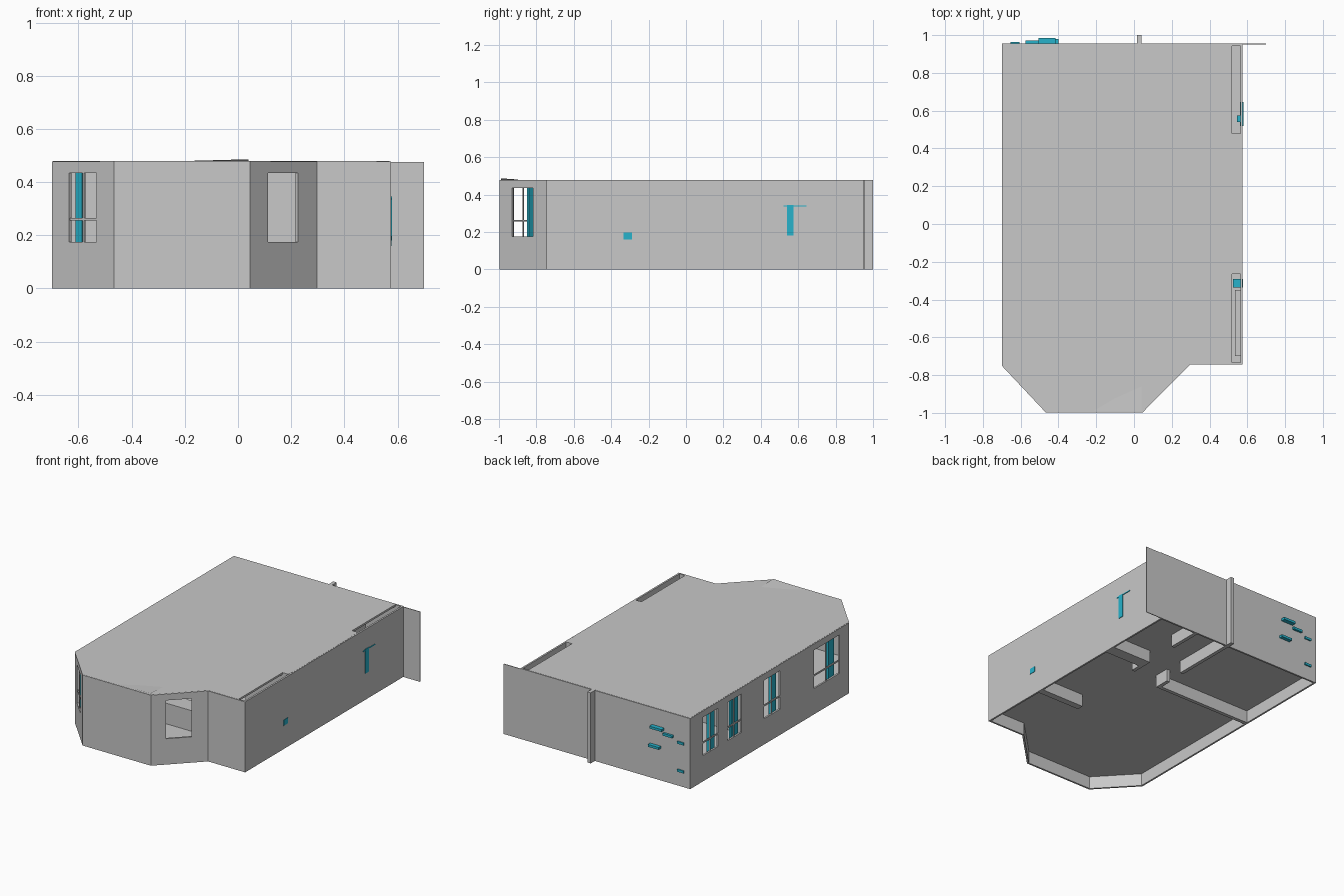
import bpy, bmesh
from math import atan2
from mathutils import Vector

cube = bpy.data.objects.get("Cube")
if cube:
    bpy.data.objects.remove(cube, do_unlink=True)


def material(name, rgb):
    m = bpy.data.materials.new(name)
    m.use_nodes = True
    m.diffuse_color = (*rgb, 1)
    m.node_tree.nodes["Principled BSDF"].inputs["Base Color"].default_value = (*rgb, 1)
    return m


GREY = material("plaster grey", (0.58, 0.58, 0.58))
TEAL = material("teal", (0.02, 0.45, 0.6))


def make(name, bm, mat):
    bmesh.ops.recalc_face_normals(bm, faces=bm.faces)
    me = bpy.data.meshes.new(name)
    bm.to_mesh(me)
    bm.free()
    ob = bpy.data.objects.new(name, me)
    bpy.context.collection.objects.link(ob)
    me.materials.append(mat)
    return ob


def prism(name, outline, z0, z1, mat=GREY):
    """Extrude a flat outline upwards."""
    bm = bmesh.new()
    face = bm.faces.new([bm.verts.new((x, y, z0)) for x, y in outline])
    top = bmesh.ops.extrude_face_region(bm, geom=[face])["geom"]
    verts = [v for v in top if isinstance(v, bmesh.types.BMVert)]
    bmesh.ops.translate(bm, verts=verts, vec=(0, 0, z1 - z0))
    return make(name, bm, mat)


def box(name, x, y, z, mat=GREY):
    return prism(name, [(x[0], y[0]), (x[1], y[0]), (x[1], y[1]), (x[0], y[1])], *z, mat)


def slab(name, p, q, a, b, depth, z, mat=GREY):
    """Box along the line p-q from distance a to b, with depth range across it."""
    p, q = Vector(p), Vector(q)
    d = (q - p).normalized()
    n = Vector((-d.y, d.x))
    pts = [p + d * s + n * t for s, t in
           ((a, depth[0]), (b, depth[0]), (b, depth[1]), (a, depth[1]))]
    return prism(name, pts, *z, mat)


# Outer walls: one ribbon round the plan, thickened inwards
TOP, SILL, HEAD, FLOOR = 0.478, 0.175, 0.435, 0.1
bay = [(-0.70, -0.75), (-0.467, -0.998), (0.045, -0.998), (0.297, -0.745)]
plan = [(-0.70, 0.955)] + bay + [(0.575, -0.745), (0.575, 0.955)]
bm = bmesh.new()
low = [bm.verts.new((x, y, 0)) for x, y in plan]
high = [bm.verts.new((x, y, TOP)) for x, y in plan]
for i in range(len(plan)):
    j = (i + 1) % len(plan)
    bm.faces.new((low[i], low[j], high[j], high[i]))
walls = make("outer_walls", bm, GREY)
thick = walls.modifiers.new("thickness", "SOLIDIFY")
thick.thickness = 0.012
thick.offset = -1
thick.use_even_offset = True

# Windows: wall line, start and end along it, curtain start and end
side = ((-0.70, 0.955), (-0.70, -0.75))
left_bay, right_bay = (bay[0], bay[1]), (bay[2], bay[3])
windows = [
    (*side, 0.14, 0.30, 0.22, 0.28),
    (*side, 0.40, 0.55, 0.46, 0.53),
    (*side, 0.79, 0.965, 0.88, 0.94),
    (*side, 1.325, 1.60, 1.50, 1.56),
    (*left_bay, 0.095, 0.245, 0.115, 0.15),
    (*right_bay, 0.095, 0.255, None, None),
]
for i, (p, q, a, b, c0, c1) in enumerate(windows):
    cutter = slab("window_cutter", p, q, a, b, (-0.05, 0.05), (SILL, HEAD))
    cutter.hide_render = True
    cut = walls.modifiers.new("window", "BOOLEAN")
    cut.operation = "DIFFERENCE"
    cut.solver = "EXACT"
    cut.object = cutter
    bpy.context.view_layer.update()
    bpy.context.view_layer.objects.active = walls
    for m in list(walls.modifiers):
        bpy.ops.object.modifier_apply(modifier=m.name)
    bpy.data.objects.remove(cutter, do_unlink=True)
    if c0 is None:
        continue
    mid = (a + b) / 2
    slab(f"window_bar_{i}", p, q, mid - 0.004, mid + 0.004, (0.003, 0.009), (SILL, HEAD))
    slab(f"window_rail_{i}", p, q, a, b, (0.003, 0.009), (0.255, 0.265))
    slab(f"curtain_{i}", p, q, c0, c1, (0.014, 0.03), (SILL - 0.02, HEAD + 0.02), TEAL)

# Floor and roof, with the roof set back from the hollow side wall
prism("floor", [(-0.69, 0.945), (-0.69, -0.745), (-0.463, -0.988), (0.041, -0.988),
                (0.293, -0.735), (0.565, -0.735), (0.565, 0.945)], 0.085, FLOOR)
prism("roof", [(-0.695, 0.95), (-0.695, -0.748), (-0.465, -0.995), (0.043, -0.995),
               (0.295, -0.74), (0.52, -0.74), (0.52, -0.22), (0.57, -0.22),
               (0.57, 0.40), (0.52, 0.40), (0.52, 0.95)], 0.466, TOP + 0.001)

# Low ridge along the front edge of the roof
bm = bmesh.new()
bm.faces.new([bm.verts.new(v) for v in
              ((-0.25, -0.99, TOP), (0.04, -0.99, 0.486), (0.04, -0.86, TOP + 0.002))])
make("roof_lip", bm, GREY)

# Inner walls running through the floor
inner = {
    "cross_wall": ((-0.69, 0.03), (0.265, 0.29)),
    "hall_wall_back": ((0.015, 0.04), (0.50, 1.0)),
    "hall_wall_front": ((0.015, 0.04), (0.265, 0.37)),
    "bath_wall_back": ((0.27, 0.295), (0.72, 0.945)),
    "bath_wall_front": ((0.27, 0.295), (0.33, 0.48)),
    "bath_cross_wall": ((0.28, 0.565), (0.40, 0.48)),
    "kitchen_wall": ((0.24, 0.565), (-0.265, -0.22)),
}
for name, (x, y) in inner.items():
    box(name, x, y, (0, TOP + 0.001))

# Fin continuing the back wall past the corner
box("back_fin", (0.57, 0.70), (0.95, 0.955), (0, 0.475))

# Shelf and counter inside the hollow side wall
box("side_counter", (0.535, 0.563), (-0.70, -0.35), (FLOOR, 0.30))
box("bay_counter", (-0.15, 0.1), (-0.62, -0.50), (FLOOR, 0.24))

# Teal fittings showing through the side wall
box("side_fitting_post", (0.545, 0.579), (0.54, 0.575), (0.18, 0.345), TEAL)
box("side_fitting_bar", (0.56, 0.579), (0.52, 0.645), (0.335, 0.341), TEAL)
box("side_fitting_box", (0.525, 0.578), (-0.335, -0.29), (0.16, 0.198), TEAL)

# Teal ledges on the back wall: centre x, height, half width, projection
for i, (x, z, w, d) in enumerate([(-0.46, 0.355, 0.045, 0.03), (-0.54, 0.325, 0.035, 0.016),
                                  (-0.63, 0.295, 0.025, 0.008), (-0.44, 0.225, 0.04, 0.025),
                                  (-0.63, 0.105, 0.025, 0.008)]):
    box(f"back_ledge_{i}", (x - w, x + w), (0.945, 0.955 + d), (z - 0.008, z + 0.008), TEAL)
